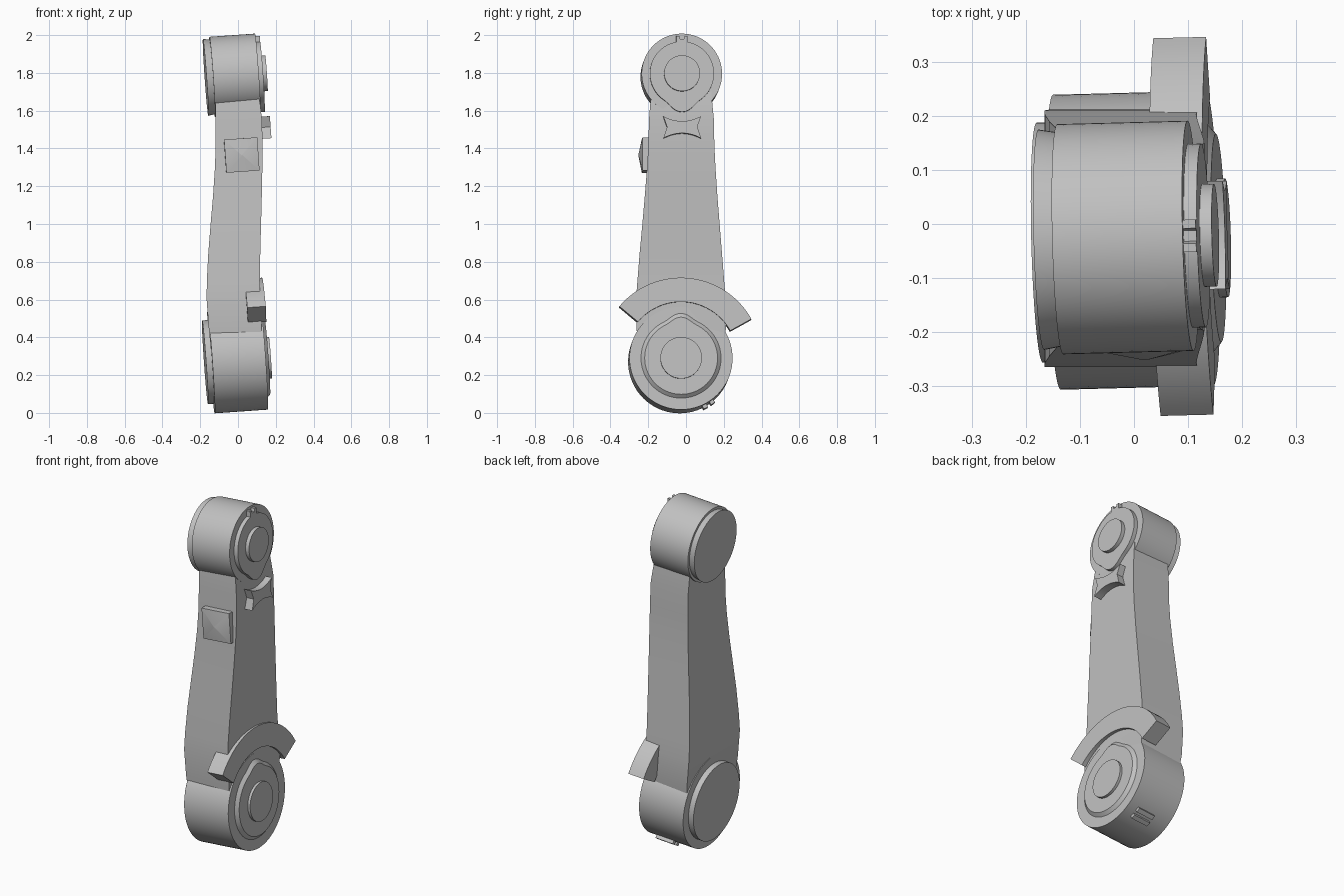
import bpy, bmesh
from math import sin, cos, pi, radians
from mathutils import Matrix, Vector

cube = bpy.data.objects.get("Cube")
if cube:
    bpy.data.objects.remove(cube, do_unlink=True)

grey = bpy.data.materials.new("light_grey")
grey.use_nodes = True
tone = (0.53, 0.53, 0.53, 1)
grey.diffuse_color = tone
grey.node_tree.nodes["Principled BSDF"].inputs["Base Color"].default_value = tone

# The joints share one slightly tilted axle direction
TILT = Matrix.Rotation(radians(1.5), 4, 'Z') @ Matrix.Rotation(radians(-4), 4, 'Y')
LOWER = Vector((0, -0.03, 0.28))
UPPER = Vector((-0.015, -0.025, 1.787))


def loft(name, rings, matrix=Matrix()):
    """Skin a list of equal-length point rings and cap both ends."""
    bm = bmesh.new()
    loops = [[bm.verts.new(matrix @ Vector(p)) for p in ring] for ring in rings]
    n = len(loops[0])
    for a, b in zip(loops, loops[1:]):
        for i in range(n):
            j = (i + 1) % n
            bm.faces.new((a[i], a[j], b[j], b[i]))
    bm.faces.new(loops[0])
    bm.faces.new(loops[-1])
    bmesh.ops.recalc_face_normals(bm, faces=bm.faces)
    mesh = bpy.data.meshes.new(name)
    bm.to_mesh(mesh)
    bm.free()
    mesh.materials.append(grey)
    obj = bpy.data.objects.new(name, mesh)
    bpy.context.collection.objects.link(obj)
    bpy.ops.object.select_all(action='DESELECT')
    obj.select_set(True)
    bpy.context.view_layer.objects.active = obj
    bpy.ops.object.shade_smooth_by_angle(angle=radians(30))
    return obj


def prism(name, centre, outline, x0, x1, end_scale=1):
    """Extrude a side outline along the axle of a joint."""
    rings = [[(x0, y, z) for y, z in outline],
             [(x1, y * end_scale, z * end_scale) for y, z in outline]]
    return loft(name, rings, Matrix.Translation(centre) @ TILT)


def disc(radius, bump=0, direction=0, spread=0.5, n=72):
    """Circle outline with an optional rounded lobe."""
    pts = []
    for i in range(n):
        a = 2 * pi * i / n
        d = abs((a - direction + pi) % (2 * pi) - pi)
        r = radius + (bump * cos(d / spread * pi / 2) ** 2 if d < spread else 0)
        pts.append((r * cos(a), r * sin(a)))
    return pts


def arc(r, start, end, n=32):
    angles = [radians(start + (end - start) * i / n) for i in range(n + 1)]
    return [(r * cos(a), r * sin(a)) for a in angles]


# Arm: rectangular sections (height, x limits, y limits)
sections = [
    (0.30, -0.14, 0.12, -0.25, 0.19),
    (0.45, -0.155, 0.125, -0.262, 0.212),
    (0.60, -0.166, 0.118, -0.265, 0.21),
    (0.70, -0.165, 0.115, -0.257, 0.202),
    (0.85, -0.157, 0.118, -0.245, 0.19),
    (1.00, -0.145, 0.122, -0.231, 0.178),
    (1.15, -0.132, 0.126, -0.218, 0.166),
    (1.30, -0.122, 0.129, -0.206, 0.156),
    (1.42, -0.118, 0.13, -0.199, 0.15),
    (1.55, -0.118, 0.127, -0.196, 0.148),
    (1.63, -0.12, 0.118, -0.19, 0.14),
    (1.75, -0.12, 0.1, -0.18, 0.13),
]
loft("arm", [[(a, c, z), (b, c, z), (b, d, z), (a, d, z)]
             for z, a, b, c, d in sections])

# Lower joint
prism("lower_joint", LOWER, disc(0.273), -0.143, 0.14)
prism("lower_back_cap", LOWER, disc(0.222), -0.175, -0.143)
prism("lower_plate", LOWER, disc(0.212, 0.026, pi / 2, 0.45), 0.14, 0.157, 0.91)
prism("lower_button", LOWER, disc(0.11), 0.157, 0.172)

# Upper joint
prism("upper_joint", UPPER, disc(0.213), -0.122, 0.12)
prism("upper_back_cap", UPPER, disc(0.204), -0.157, -0.122, 0.97)
prism("upper_plate", UPPER, disc(0.17, 0.034, 1.5 * pi, 0.6), 0.12, 0.144)
prism("upper_button", UPPER, disc(0.095), 0.144, 0.166)

# Notched tab on the rim of the upper plate
tab = [(-0.03, 0.15), (0.03, 0.15), (0.03, 0.2), (0.014, 0.2),
       (0.01, 0.183), (-0.01, 0.183), (-0.014, 0.2), (-0.03, 0.2)]
prism("upper_tab", UPPER, tab, 0.12, 0.144)

# Curved guard above the lower joint
guard = arc(0.426, 29, 140) + arc(0.298, 140, 29)
prism("curved_guard", LOWER, guard, 0.06, 0.158)

# Flared badge under the upper plate, with curved top and bottom
badge = []
n = 10
for side in (1, -1):
    for i in range(n + 1):
        t = side * (1 - 2 * i / n)
        edge = -0.255 if side > 0 else -0.318
        badge.append((0.1 * t, edge + side * 0.027 * t * t))
    badge.append((-side * 0.08, -0.285))
prism("badge", UPPER, badge, 0.1, 0.166)

# Faceted boss on the front face
rings = [[(sx * w, y, sz * w) for sx, sz in ((-1, -1), (1, -1), (1, 1), (-1, 1))]
         for w, y in ((0.088, 0.04), (0.088, -0.012), (0.002, -0.032))]
loft("front_boss", rings, Matrix.Translation((0.02, -0.22, 1.365)) @ TILT)

# Pair of short ribs under the lower joint
for k, angle in enumerate((-63, -54)):
    rib = arc(0.292, angle - 2.5, angle + 2.5, 3) + arc(0.26, angle + 2.5, angle - 2.5, 3)
    prism("lower_rib_" + "ab"[k], LOWER, rib, -0.03, 0.08)
